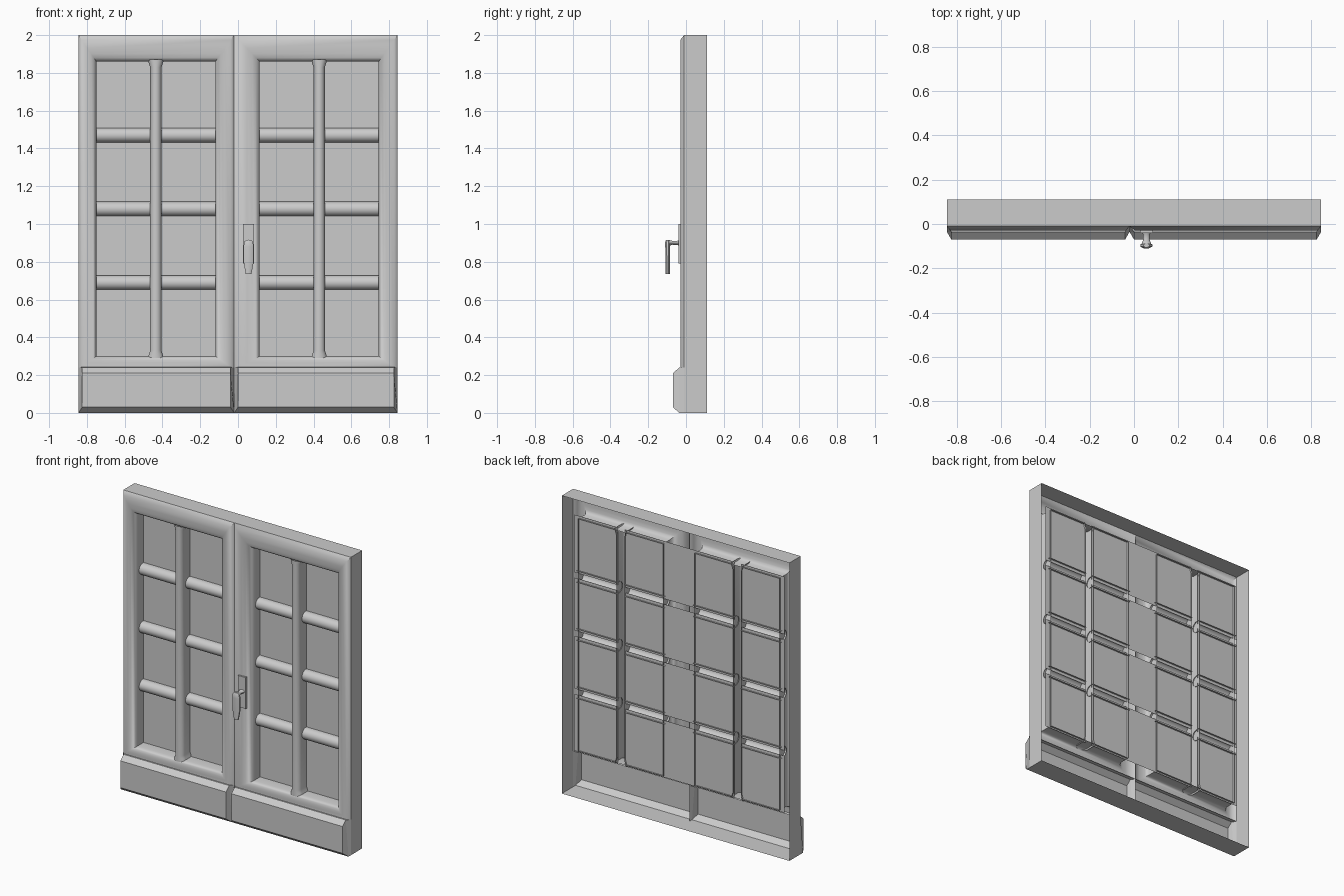
import bpy, bmesh, math

if "Cube" in bpy.data.objects:
    bpy.data.objects.remove(bpy.data.objects["Cube"])

GLASS_Y, BACK_Y = 0.07, 0.082
SEAM = -0.02
BAR_Z = (0.69, 1.08, 1.47)
# leaf: outer left, outer right, opening left, opening right, mullion centre
LEAVES = {"left": (-0.845, SEAM, -0.75, -0.12, -0.435),
          "right": (SEAM, 0.845, 0.115, 0.745, 0.43)}
Z0, Z1 = 0.30, 1.86


def loft(name, loops, closed=True, cap_start=False, cap_end=False, smooth=35):
    """Bridge a list of equal-length point loops into one surface."""
    bm = bmesh.new()
    rows = [[bm.verts.new(p) for p in loop] for loop in loops]
    n = len(rows[0])
    for a, b in zip(rows, rows[1:]):
        for i in range(n if closed else n - 1):
            j = (i + 1) % n
            bm.faces.new((a[i], a[j], b[j], b[i]))
    if cap_start:
        bm.faces.new(rows[0])
    if cap_end:
        bm.faces.new(rows[-1])
    bmesh.ops.recalc_face_normals(bm, faces=bm.faces)
    me = bpy.data.meshes.new(name)
    bm.to_mesh(me)
    bm.free()
    ob = bpy.data.objects.new(name, me)
    bpy.context.collection.objects.link(ob)
    if smooth:
        bpy.ops.object.select_all(action='DESELECT')
        bpy.context.view_layer.objects.active = ob
        ob.select_set(True)
        bpy.ops.object.shade_smooth_by_angle(angle=math.radians(smooth))
    return ob


def rect(x0, x1, z0, z1, y):
    return [(x0, y, z0), (x1, y, z0), (x1, y, z1), (x0, y, z1)]


def arch(half, front, axis, n=10):
    """Open-backed half-round section with straight sides, as (across, y) pairs."""
    pts = [(-half, BACK_Y)]
    for i in range(n + 1):
        a = math.pi * i / n
        pts.append((-half * math.cos(a), axis - (axis - front) * math.sin(a)))
    return pts + [(half, BACK_Y)]


# outer casing, open at front and back
loft("casing", [rect(-0.845, 0.845, 0, 2, y) for y in (0.11, -0.01)], smooth=0)

# moulded section of the leaf frame: (fraction outer to inner, y)
PROFILE = [(0, -0.01), (0.18, -0.03), (0.5, -0.03), (0.7, -0.027),
           (0.85, -0.019), (0.95, -0.006), (1, 0.006), (1, BACK_Y)]

for side, (xa, xb, oa, ob_, mx) in LEAVES.items():
    # mitred leaf frame, its bottom edge meeting the kick panel
    loops = [rect(xa + (oa - xa) * t, xb + (ob_ - xb) * t,
                  0.24 + (Z0 - 0.24) * max(0, (t - 0.15) / 0.85), 2 + (Z1 - 2) * t, y)
             for t, y in PROFILE]
    loft(side + "_leaf_frame", loops, smooth=55)

    # hollow raised kick panel
    base = rect(xa, xb, 0, 0.24, -0.01)
    step = rect(xa, xb, 0, 0.24, -0.035)
    step[2], step[3] = (xb - 0.02, -0.035, 0.24), (xa + 0.02, -0.035, 0.24)
    loft(side + "_kick_panel", [base, step, rect(xa + 0.02, xb - 0.02, 0.03, 0.21, -0.07)],
         cap_end=True, smooth=0)

    # deep vertical mullion with flared ends
    sections = [(Z0 - 0.01, 0.043), (Z0 + 0.012, 0.036), (Z0 + 0.03, 0.03),
                (Z1 - 0.03, 0.03), (Z1 - 0.012, 0.036), (Z1 + 0.01, 0.043)]
    loft(side + "_mullion", [[(mx + u, y, z) for u, y in arch(h, -0.02, 0.012)]
                             for z, h in sections], closed=False)

    # horizontal glazing bars, half-round shells either side of the mullion
    for k, z in enumerate(BAR_Z):
        for tag, b0, b1 in (("a", oa - 0.012, mx - 0.025), ("b", mx + 0.025, ob_ + 0.012)):
            loft(f"{side}_bar_{k}{tag}", [[(x, y, z + u) for u, y in arch(0.038, 0.022, 0.06)]
                                          for x in (b0, b1)], closed=False)

# glass strips behind the frames, with gaps behind bars and mullions
ml, mr = LEAVES["left"][4], LEAVES["right"][4]
columns = [(-0.78, ml - 0.025), (ml + 0.025, mr - 0.025), (mr + 0.025, 0.78)]
levels = [Z0 - 0.01] + [z + s for z in BAR_Z for s in (-0.018, 0.018)] + [Z1 + 0.015]
for c, (x0, x1) in enumerate(columns):
    for r in range(4):
        z0, z1 = levels[2 * r], levels[2 * r + 1]
        loft(f"glass_{c}_{r}", [[(x0, GLASS_Y, z0), (x1, GLASS_Y, z0)],
                                [(x0, GLASS_Y, z1), (x1, GLASS_Y, z1)]], closed=False, smooth=0)

# handle back plate
HX = 0.056
loft("handle_plate", [rect(HX - 0.029, HX + 0.029, 0.79, 1.0, y) for y in (-0.025, -0.04)],
     cap_start=True, cap_end=True, smooth=0)

# handle neck, waisted between plate and lever
loft("handle_neck", [[(HX + r * math.cos(a), y, 0.9 + 0.7 * r * math.sin(a))
                      for a in (math.tau * i / 12 for i in range(12))]
                     for y, r in ((-0.036, 0.022), (-0.046, 0.016), (-0.07, 0.014),
                                  (-0.082, 0.019), (-0.098, 0.024))],
     cap_start=True, cap_end=True)

# lever: eight-sided cross-sections running down, (z, half width, half depth)
loft("handle_lever", [[(HX + w * math.cos(a), -0.097 + d * math.sin(a), z)
                       for a in (math.tau * (i + 0.5) / 8 for i in range(8))]
                      for z, w, d in ((0.916, 0.014, 0.009), (0.905, 0.025, 0.014),
                                      (0.88, 0.029, 0.014), (0.80, 0.029, 0.012),
                                      (0.76, 0.021, 0.012), (0.735, 0.016, 0.012))],
     cap_start=True, cap_end=True)
